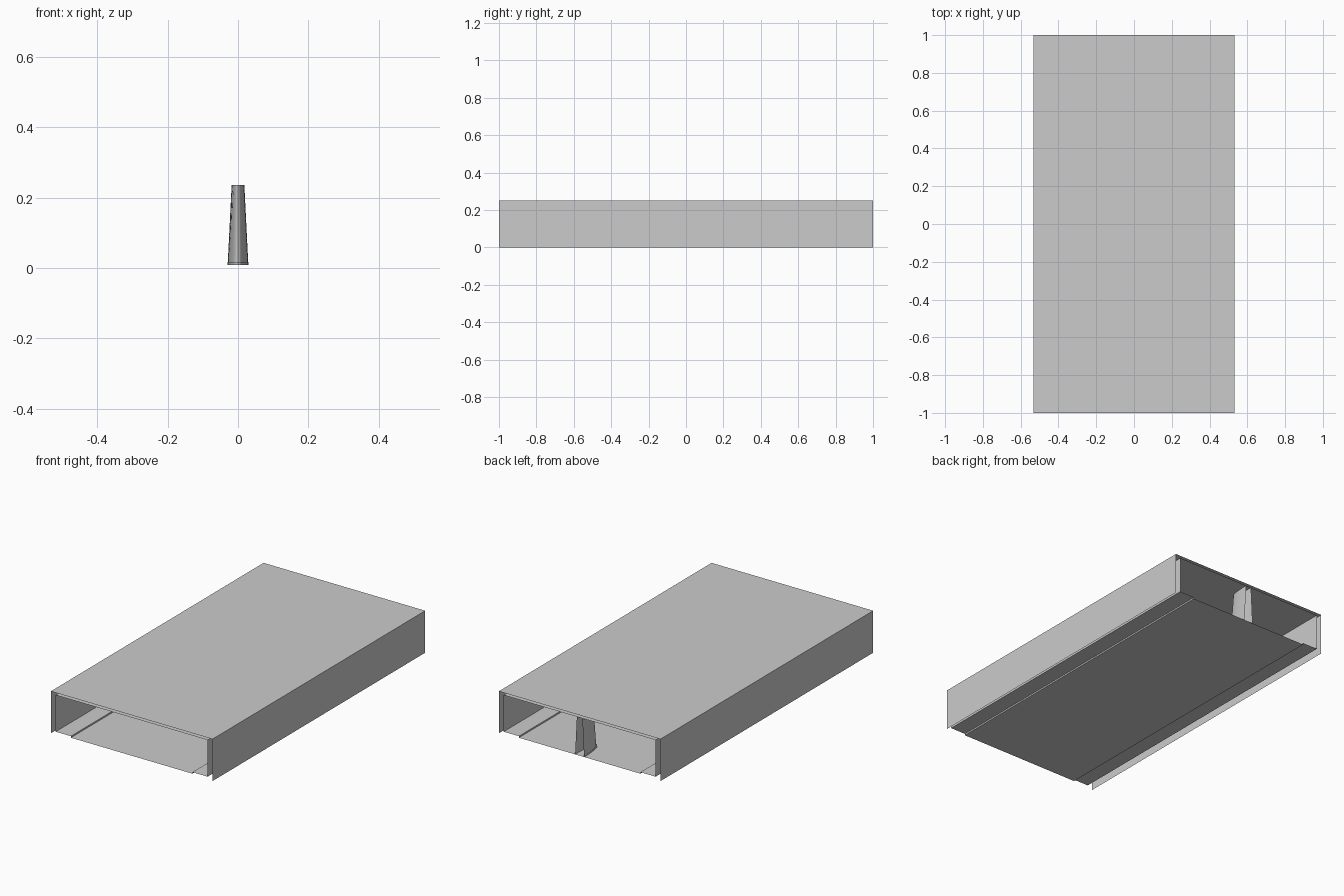
import bpy, math

if "Cube" in bpy.data.objects:
    bpy.data.objects.remove(bpy.data.objects["Cube"])


def make_mesh(name, rings, closed):
    """Bridge matching rings of points into a surface sheet."""
    n = len(rings[0])
    verts = [p for ring in rings for p in ring]
    faces = []
    for r in range(len(rings) - 1):
        for i in range(n if closed else n - 1):
            j = (i + 1) % n
            faces.append((r * n + i, r * n + j, (r + 1) * n + j, (r + 1) * n + i))
    mesh = bpy.data.meshes.new(name)
    mesh.from_pydata(verts, [], faces)
    obj = bpy.data.objects.new(name, mesh)
    bpy.context.collection.objects.link(obj)
    return obj


def extrude_profile(name, half, closed):
    """Mirror a half profile in x and sweep it along the full length."""
    profile = half + [(-x, z) for x, z in reversed(half)]
    return make_mesh(name, [[(x, y, z) for x, z in profile] for y in (-1, 1)], closed)


def nose_ring(half_width, depth, z, steps=24):
    """Half ellipse, open at the back edge y = 1."""
    return [(half_width * math.cos(math.pi * i / steps),
             1 - depth * math.sin(math.pi * i / steps), z) for i in range(steps + 1)]


# Outer roof and side walls
extrude_profile("outer_shell", [(0.532, 0), (0.532, 0.25)], False)

# Inner lining: ceiling, walls, raised side strips and lower floor
extrude_profile("inner_lining",
                [(0.40, 0.009), (0.40, 0.018), (0.50, 0.018), (0.50, 0.236)], True)

# Tapered divider with rounded nose, and its foot
divider = make_mesh("center_divider",
                    [nose_ring(0.029, 0.15, 0.017), nose_ring(0.018, 0.13, 0.236)], False)
foot = make_mesh("divider_foot",
                 [nose_ring(0.030, 0.16, 0.009), nose_ring(0.030, 0.16, 0.017),
                  nose_ring(0.029, 0.15, 0.017)], False)
for obj in (divider, foot):
    bpy.ops.object.select_all(action='DESELECT')
    obj.select_set(True)
    bpy.context.view_layer.objects.active = obj
    bpy.ops.object.shade_smooth_by_angle()
